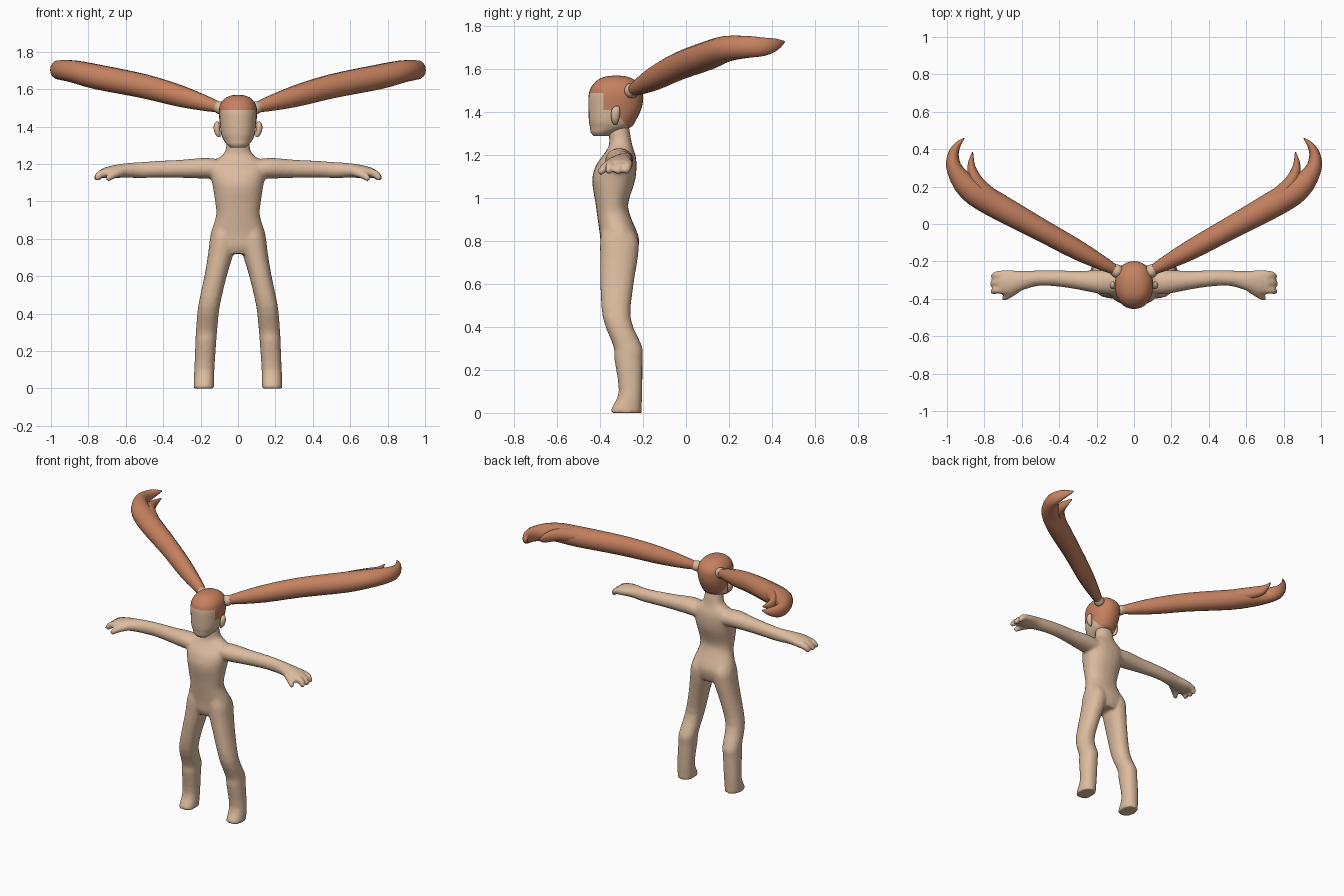
import bpy, bmesh, math
from mathutils import Vector


def material(name, rgb):
    m = bpy.data.materials.new(name)
    m.diffuse_color = (*rgb, 1)
    return m


SKIN = material("skin", (0.72, 0.50, 0.345))
HAIR = material("hair_brown", (0.56, 0.22, 0.117))


def catmull(rows, steps):
    """Smooth a list of sections with a Catmull-Rom spline."""
    out = []
    for i in range(len(rows) - 1):
        p0, p1 = rows[max(i - 1, 0)], rows[i]
        p2, p3 = rows[i + 1], rows[min(i + 2, len(rows) - 1)]
        for s in range(steps):
            t = s / steps
            out.append([0.5 * (2 * b + (c - a) * t + (2 * a - 5 * b + 4 * c - d) * t * t
                               + (3 * b - a - 3 * c + d) * t ** 3)
                        for a, b, c, d in zip(p0, p1, p2, p3)])
    return out + [list(rows[-1])]


def loft(bm, rows, flat=False, n=16, steps=3, power=1.0, mirror=1):
    """Capped tube through rows of (x, y, z, width radius, height radius)."""
    rows = catmull(rows, steps)
    pts = [Vector(r[:3]) for r in rows]
    rings = []
    for i, r in enumerate(rows):
        if flat:
            v, u = Vector((1, 0, 0)), Vector((0, 1, 0))
        else:
            t = (pts[min(i + 1, len(pts) - 1)] - pts[max(i - 1, 0)]).normalized()
            u = Vector((0, 0, 1))
            u = (u - t * u.dot(t)).normalized()
            v = t.cross(u)
        ring = []
        for k in range(n):
            c, s = (f(2 * math.pi * k / n) for f in (math.cos, math.sin))
            c = math.copysign(abs(c) ** power, c)
            s = math.copysign(abs(s) ** power, s)
            p = pts[i] + v * c * max(r[3], 0.002) + u * s * max(r[4], 0.002)
            ring.append(bm.verts.new((p.x * mirror, p.y, p.z)))
        rings.append(ring)
    faces = [bm.faces.new(rings[0]), bm.faces.new(rings[-1])]
    for a, b in zip(rings, rings[1:]):
        for k in range(n):
            j = (k + 1) % n
            faces.append(bm.faces.new((a[k], a[j], b[j], b[k])))
    bmesh.ops.recalc_face_normals(bm, faces=faces)


def finish(bm, name, *mats):
    me = bpy.data.meshes.new(name)
    bm.to_mesh(me)
    bm.free()
    ob = bpy.data.objects.new(name, me)
    bpy.context.collection.objects.link(ob)
    for m in mats:
        me.materials.append(m)
    bpy.ops.object.select_all(action='DESELECT')
    ob.select_set(True)
    bpy.context.view_layer.objects.active = ob
    bpy.ops.object.shade_smooth_by_angle(angle=math.radians(50))
    return ob


# Body: torso, legs, arms and fingers fused into one skin
bm = bmesh.new()
torso = [(0.72, -.31, .10, .07), (0.76, -.31, .142, .086), (0.82, -.31, .148, .09),
         (0.92, -.337, .118, .077), (0.98, -.345, .12, .077), (1.08, -.337, .135, .1),
         (1.15, -.325, .148, .095), (1.20, -.31, .14, .075), (1.235, -.305, .10, .058),
         (1.26, -.305, .072, .052), (1.30, -.31, .062, .05), (1.36, -.32, .056, .05)]
loft(bm, [(0, y, z, a, b) for z, y, a, b in torso], flat=True, n=24, power=.9)

leg = [(.182, -.278, 0, .055, .073), (.182, -.277, .02, .055, .071),
       (.18, -.258, .10, .054, .055), (.172, -.268, .25, .056, .066),
       (.168, -.271, .31, .057, .067), (.155, -.322, .44, .058, .065),
       (.12, -.321, .60, .06, .078), (.092, -.312, .72, .068, .088),
       (.08, -.31, .80, .07, .09), (.07, -.32, .86, .06, .07)]
arm = [(.08, -.31, 1.17, .065, .05), (.17, -.31, 1.177, .065, .056),
       (.30, -.30, 1.174, .05, .049), (.42, -.29, 1.172, .043, .045),
       (.52, -.29, 1.167, .042, .043), (.60, -.302, 1.165, .052, .039),
       (.67, -.312, 1.158, .068, .034), (.72, -.31, 1.15, .062, .027)]
for side in (1, -1):
    loft(bm, leg, flat=True, power=.9, mirror=side)
    loft(bm, arm, mirror=side)
    for y, reach in ((-.268, .755), (-.308, .762), (-.35, .758)):
        loft(bm, [(.68, y, 1.158, .022, .024), (.735, y - .004, 1.146, .021, .022),
                  (reach, y - .014, 1.116, .014, .016)], n=10, mirror=side)
    loft(bm, [(.62, -.345, 1.158, .022, .024), (.67, -.378, 1.14, .021, .022),
              (.70, -.403, 1.116, .013, .016)], n=10, mirror=side)
body = finish(bm, "body", SKIN)
remesh = body.modifiers.new("fuse", 'REMESH')
remesh.mode = 'VOXEL'
remesh.voxel_size = 0.009
remesh.use_smooth_shade = True
smooth = body.modifiers.new("soften", 'SMOOTH')
smooth.factor = 0.5
smooth.iterations = 5

# Head: egg shape cut along the hairline, hair faces coloured by region
bm = bmesh.new()
head = [(1.288, -.395, .04, .035), (1.305, -.383, .06, .06), (1.33, -.352, .078, .095),
        (1.36, -.343, .09, .109), (1.42, -.33, .098, .124), (1.48, -.326, .102, .127),
        (1.52, -.324, .094, .115), (1.55, -.325, .07, .085), (1.565, -.325, .04, .05),
        (1.57, -.325, .005, .006)]
loft(bm, [(0, y, z, a, b) for z, y, a, b in head], flat=True, n=32, power=.92)
slant = Vector((0, .08, .065)).normalized()
corner = Vector((0, -.335, 1.41))
for co, no in (((0, 0, 1.488), (0, 0, 1)), ((0, 0, 1.41), (0, 0, 1)),
               ((0, -.385, 0), (0, 1, 0)), (corner, slant)):
    bmesh.ops.bisect_plane(bm, geom=bm.verts[:] + bm.edges[:] + bm.faces[:],
                           plane_co=co, plane_no=no)
for f in bm.faces:
    c = f.calc_center_median()
    f.material_index = int(c.z > 1.488 or (c.z > 1.41 and c.y > -.385)
                           or (c.z <= 1.41 and (c - corner).dot(slant) > 0))
finish(bm, "head", SKIN, HAIR)

for side, label in ((1, "left"), (-1, "right")):
    # Ear
    bm = bmesh.new()
    loft(bm, [(.10, -.33, 1.343, .006, .008), (.108, -.33, 1.36, .014, .016),
              (.113, -.328, 1.39, .017, .021), (.113, -.325, 1.415, .014, .018),
              (.11, -.322, 1.428, .005, .008)], flat=True, n=12, mirror=side)
    finish(bm, label + "_ear", SKIN)
    # Hair tie
    bm = bmesh.new()
    loft(bm, [(.075, -.262, 1.495, .03, .03), (.092, -.252, 1.50, .036, .036),
              (.112, -.241, 1.506, .03, .03)], n=14, mirror=side)
    finish(bm, label + "_hair_tie", SKIN)
    # Pigtail with a long outer curl and a short inner strand
    bm = bmesh.new()
    loft(bm, [(.095, -.25, 1.502, .022, .024), (.14, -.225, 1.514, .034, .036),
              (.30, -.14, 1.56, .053, .057), (.50, -.03, 1.615, .06, .065),
              (.75, .108, 1.665, .071, .067), (.88, .19, 1.695, .066, .06),
              (.955, .285, 1.703, .045, .052), (.968, .36, 1.704, .032, .044),
              (.945, .42, 1.715, .018, .028), (.908, .458, 1.727, .003, .004)],
         n=14, mirror=side)
    loft(bm, [(.70, .09, 1.67, .045, .045), (.79, .165, 1.69, .045, .045),
              (.845, .235, 1.70, .034, .04), (.87, .31, 1.70, .021, .03),
              (.863, .385, 1.715, .003, .004)], n=12, mirror=side)
    finish(bm, label + "_pigtail", HAIR)
